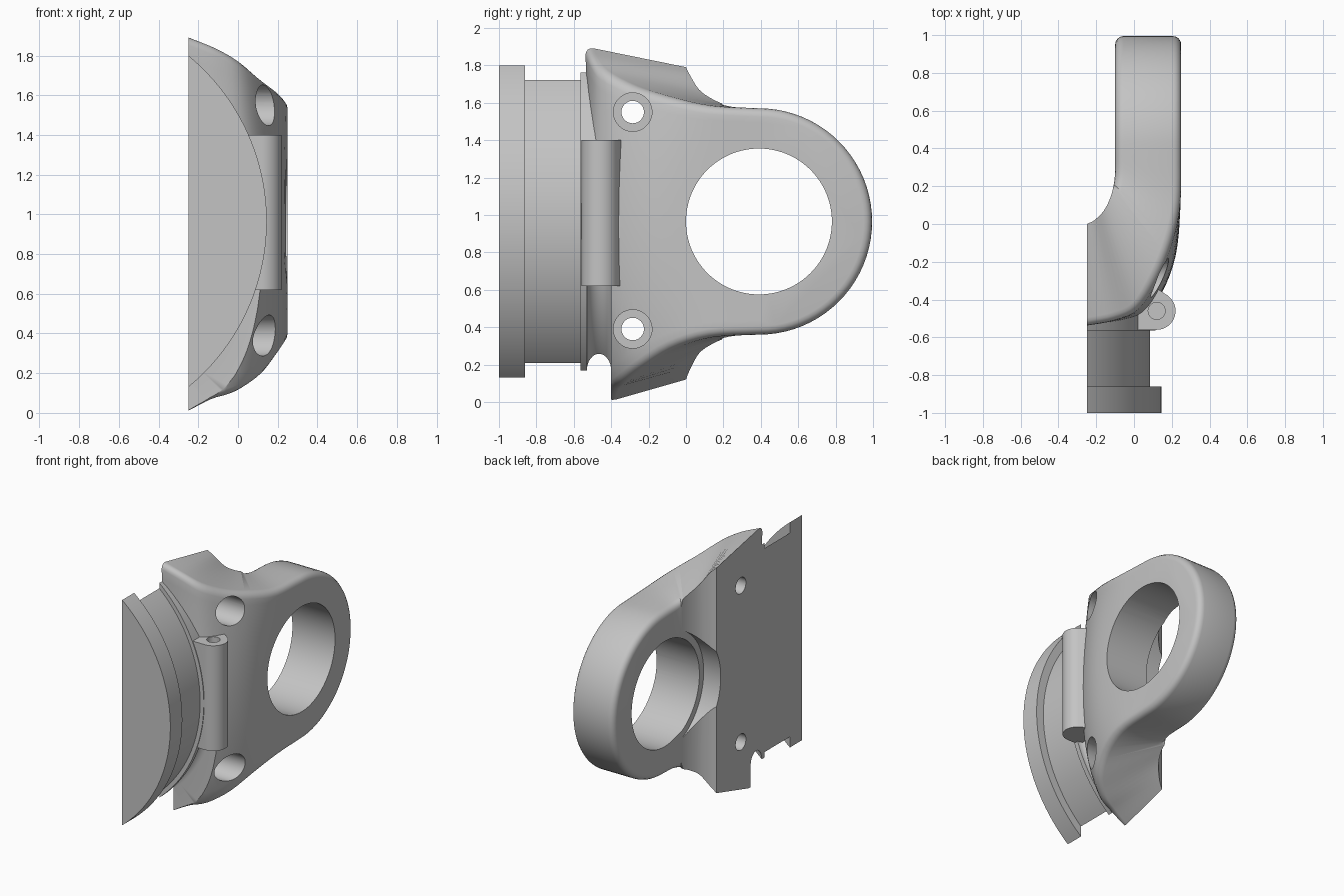
import bpy, bmesh, math
from mathutils import Vector

if "Cube" in bpy.data.objects:
    bpy.data.objects.remove(bpy.data.objects["Cube"], do_unlink=True)

ZC = 0.965        # height of the centre line
BACK = -0.25      # flat mounting plane
AXIS = -0.935     # x of the curved flange axis
EYE_Y, EYE_R = 0.39, 0.605

grey = bpy.data.materials.new("plain_grey")
grey.use_nodes = True
grey.diffuse_color = (0.55, 0.55, 0.55, 1)
grey.node_tree.nodes["Principled BSDF"].inputs["Base Color"].default_value = (0.55, 0.55, 0.55, 1)


def finish(name, bm):
    bmesh.ops.recalc_face_normals(bm, faces=bm.faces[:])
    mesh = bpy.data.meshes.new(name)
    bm.to_mesh(mesh)
    bm.free()
    mesh.materials.append(grey)
    obj = bpy.data.objects.new(name, mesh)
    bpy.context.collection.objects.link(obj)
    return obj


def skin(name, rings):
    """Closed solid through a series of matching cross-sections."""
    bm = bmesh.new()
    loops = [[bm.verts.new(p) for p in ring] for ring in rings]
    n = len(loops[0])
    for a, b in zip(loops, loops[1:]):
        for i in range(n):
            j = (i + 1) % n
            bm.faces.new((a[i], a[j], b[j], b[i]))
    bm.faces.new(loops[0])
    bm.faces.new(loops[-1])
    return finish(name, bm)


def circle(cx, cy, r, a0=0, a1=360, n=48, closed=True):
    steps = n if closed else n + 1
    angles = [math.radians(a0 + (a1 - a0) * i / n) for i in range(steps)]
    return [(cx + r * math.cos(a), cy + r * math.sin(a)) for a in angles]


def x_cylinder(name, y, z, r, x0, x1, n=48):
    pts = circle(y, z, r, n=n)
    return skin(name, [[(x, a, b) for a, b in pts] for x in (x0, x1)])


def segment(name, r, y0, y1):
    """Round flange cut off by the mounting plane."""
    half = math.degrees(math.acos((BACK - AXIS) / r))
    pts = circle(AXIS, ZC, r, -half, half, 64, closed=False)
    return skin(name, [[(a, y, b) for a, b in pts] for y in (y0, y1)])


def boolean(target, tool, operation):
    tool.hide_render = True
    mod = target.modifiers.new("cut", 'BOOLEAN')
    mod.operation = operation
    mod.solver = 'EXACT'
    mod.object = tool
    bpy.ops.object.select_all(action='DESELECT')
    bpy.context.view_layer.objects.active = target
    target.select_set(True)
    bpy.ops.object.modifier_apply(modifier=mod.name)
    bpy.data.objects.remove(tool, do_unlink=True)


def spline(points, per=4):
    """Smooth curve through the given points."""
    p = [Vector(q) for q in points]
    p = [2 * p[0] - p[1]] + p + [2 * p[-1] - p[-2]]
    out = []
    for i in range(1, len(p) - 2):
        a, b, c, d = p[i - 1:i + 3]
        for k in range(per):
            t = k / per
            out.append(0.5 * (2 * b + (c - a) * t + (2 * a - 5 * b + 4 * c - d) * t * t
                              + (3 * b - a - 3 * c + d) * t ** 3))
    return out + [p[-2]]


# Guide curves of the bent arm, from the mounting plane to the eye
outer_top = spline([(-.25, -.54, 1.90), (-.10, -.51, 1.84), (.02, -.45, 1.77), (.12, -.29, 1.69),
                    (.20, -.09, 1.63), (.245, .12, 1.585), (.25, EYE_Y, ZC + EYE_R)])
outer_mid = spline([(-.25, -.54, ZC), (-.08, -.53, ZC), (.06, -.48, ZC), (.15, -.36, ZC),
                    (.22, -.17, ZC), (.245, .07, ZC), (.25, EYE_Y, ZC)])
outer_low = spline([(-.25, -.42, 0), (-.13, -.40, .06), (0, -.35, .10), (.12, -.25, .18),
                    (.20, -.09, .28), (.245, .12, .345), (.25, EYE_Y, ZC - EYE_R)])
inner_top = spline([(-.25, 0, 1.79), (-.21, .02, 1.75), (-.16, .07, 1.67), (-.125, .14, 1.62),
                    (-.107, .21, 1.59), (-.10, .28, 1.575), (-.10, EYE_Y, ZC + EYE_R)])
inner_low = spline([(-.25, 0, .12), (-.21, .02, .17), (-.16, .07, .26), (-.125, .14, .31),
                    (-.107, .21, .34), (-.10, .28, .355), (-.10, EYE_Y, ZC - EYE_R)])


def build_arm():
    bm = bmesh.new()
    cols, count = 16, len(outer_top)
    grid = []
    for top, mid, low in zip(outer_top, outer_mid, outer_low):
        row = []
        for k in range(cols + 1):
            t = k / cols
            p = top.lerp(low, t)
            w = 1 - (2 * t - 1) ** 2          # bulge towards the middle
            row.append(bm.verts.new((p.x + (mid.x - p.x) * w, p.y + (mid.y - p.y) * w, p.z)))
        grid.append(row)
    in_top = [bm.verts.new(p) for p in inner_top]
    in_low = [bm.verts.new(p) for p in inner_low]
    # rounded end of the eye
    arc = circle(EYE_Y, ZC, EYE_R, 90, -90, 40, closed=False)[1:-1]
    out_arc = [bm.verts.new((.25, y, z)) for y, z in arc]
    in_arc = [bm.verts.new((-.10, y, z)) for y, z in arc]
    # outer and inner skins
    for i in range(count - 1):
        for k in range(cols):
            bm.faces.new((grid[i][k], grid[i + 1][k], grid[i + 1][k + 1], grid[i][k + 1]))
        bm.faces.new((in_top[i], in_top[i + 1], in_low[i + 1], in_low[i]))
    bm.faces.new(grid[-1] + out_arc[::-1])
    bm.faces.new([in_top[-1]] + in_arc + [in_low[-1]])
    bm.faces.new(grid[0] + [in_low[0], in_top[0]])
    # rim wall
    rim_o = [r[0] for r in grid] + out_arc + [r[-1] for r in grid[::-1]]
    rim_i = in_top + in_arc + in_low[::-1]
    for j in range(len(rim_o) - 1):
        bm.faces.new((rim_o[j], rim_o[j + 1], rim_i[j + 1], rim_i[j]))
    bmesh.ops.recalc_face_normals(bm, faces=bm.faces[:])
    # soft rim edges
    soft = [bm.edges.get(pair) for pair in zip(rim_o, rim_o[1:])]
    soft += [bm.edges.get(pair) for pair in zip(rim_i, rim_i[1:])
             if min(v.co.y for v in pair) > 0.2]
    bmesh.ops.bevel(bm, geom=soft, offset=0.045, offset_type='OFFSET', segments=4,
                    profile=0.5, affect='EDGES', clamp_overlap=True)
    return finish("clamp_arm", bm)


arm = build_arm()

# Stepped round flange joined to the arm
boolean(arm, segment("inner_flange", 1.05, -0.565, -0.35), 'UNION')

# Curved channel below the hinge
floor = circle(-0.465, 1.05, 0.065, 180, 360, 16, closed=False)
channel = floor + [(-0.40, 1.5), (-0.53, 1.5)]
rings = []
for i in range(25):
    a = math.radians(-17 - 45 * i / 24)
    rings.append([(AXIS + r * math.cos(a), y, ZC + r * math.sin(a)) for y, r in channel])
boolean(arm, skin("channel_cutter", rings), 'DIFFERENCE')

# Eye opening with a shallow relief at the back
boolean(arm, x_cylinder("eye_cutter", EYE_Y, ZC, 0.39, -0.5, 0.5, 96), 'DIFFERENCE')
boolean(arm, x_cylinder("relief_cutter", EYE_Y, ZC, 0.44, -0.5, -0.11, 96), 'DIFFERENCE')

# Counterbored screw holes
for z in (1.55, 0.39):
    boolean(arm, x_cylinder("screw_head_cutter", -0.285, z, 0.103, -0.1, 0.5), 'DIFFERENCE')
    boolean(arm, x_cylinder("screw_cutter", -0.285, z, 0.06, -0.5, 0.5), 'DIFFERENCE')

# Hinge barrel with a blind pin hole
barrel = [(0.02, -0.56)] + circle(0.12, -0.46, 0.10, -90, 55, 24, closed=False)
barrel += [(0.12, -0.34), (0.02, -0.40)]
boolean(arm, skin("hinge_barrel", [[(x, y, z) for x, y in barrel] for z in (0.62, 1.40)]), 'UNION')
pin = circle(0.12, -0.46, 0.045, n=32)
boolean(arm, skin("pin_cutter", [[(x, y, z) for x, y in pin] for z in (0.75, 1.6)]), 'DIFFERENCE')

# Neck and end flange
neck = segment("flange_neck", 1.02, -0.86, -0.565)
end = segment("end_flange", 1.08, -1.0, -0.86)

for obj in (arm, neck, end):
    bpy.ops.object.select_all(action='DESELECT')
    bpy.context.view_layer.objects.active = obj
    obj.select_set(True)
    bpy.ops.object.shade_smooth_by_angle(angle=math.radians(30))
